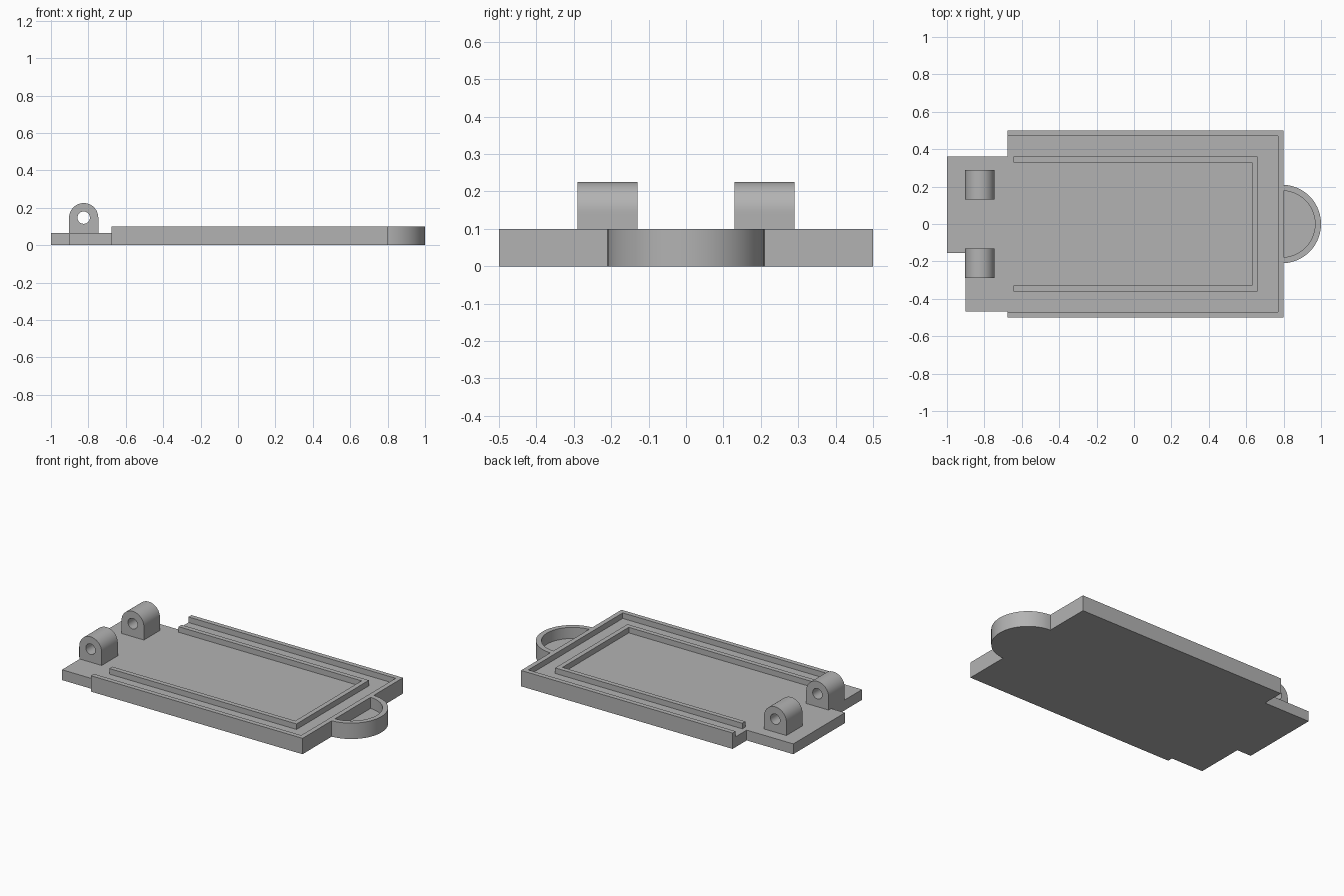
import bpy, bmesh
from math import sin, cos, pi, radians, sqrt, atan2

if "Cube" in bpy.data.objects:
    bpy.data.objects.remove(bpy.data.objects["Cube"])

gray = bpy.data.materials.new("plain gray")
gray.diffuse_color = (0.45, 0.45, 0.45, 1)
gray.use_nodes = True
gray.node_tree.nodes["Principled BSDF"].inputs["Base Color"].default_value = gray.diffuse_color

FLOOR, TOP = 0.065, 0.1


def finish(name, bm, smooth=False):
    bmesh.ops.recalc_face_normals(bm, faces=bm.faces)
    me = bpy.data.meshes.new(name)
    bm.to_mesh(me)
    bm.free()
    me.materials.append(gray)
    ob = bpy.data.objects.new(name, me)
    bpy.context.collection.objects.link(ob)
    if smooth:
        bpy.ops.object.select_all(action='DESELECT')
        ob.select_set(True)
        bpy.context.view_layer.objects.active = ob
        bpy.ops.object.shade_smooth_by_angle(angle=radians(30))
    return ob


def prism(name, pts, z0, z1, smooth=False):
    """Extrude a plan outline upward."""
    bm = bmesh.new()
    face = bm.faces.new([bm.verts.new((x, y, z0)) for x, y in pts])
    up = bmesh.ops.extrude_face_region(bm, geom=[face])['geom']
    verts = [v for v in up if isinstance(v, bmesh.types.BMVert)]
    bmesh.ops.translate(bm, verts=verts, vec=(0, 0, z1 - z0))
    return finish(name, bm, smooth)


def u_outline(x0, x1, y, t):
    """U-shaped strip, open toward -x."""
    return [(x0, -y), (x1, -y), (x1, y), (x0, y),
            (x0, y - t), (x1 - t, y - t), (x1 - t, t - y), (x0, t - y)]


# Base plate with the stepped hinge end
prism("base_plate", [(-1, -0.155), (-0.9, -0.155), (-0.9, -0.467), (-0.675, -0.467),
                     (-0.675, -0.5), (0.8, -0.5), (0.8, 0.5), (-0.675, 0.5),
                     (-0.675, 0.36), (-1, 0.36)], 0, FLOOR)

# Outer rim and inner rail, both raised from the floor
prism("outer_rim", u_outline(-0.675, 0.8, 0.5, 0.03), FLOOR, TOP)
prism("inner_rail", u_outline(-0.645, 0.66, 0.36, 0.03), FLOOR, TOP)


# Rounded pull tab: floor plus thin curved wall
def arc(r, cx=0.79, x_start=0.8, n=40):
    a = atan2(sqrt(r * r - (x_start - cx) ** 2), x_start - cx)
    return [(cx + r * cos(-a + 2 * a * i / n), r * sin(-a + 2 * a * i / n))
            for i in range(n + 1)]


prism("pull_tab_floor", arc(0.21), 0, 0.03, True)
prism("pull_tab_wall", arc(0.21) + arc(0.178)[::-1], 0.03, TOP, True)


# Hinge lugs: round top, square foot, pin hole through y
def hinge_lug(name, y0, y1, cx=-0.825, cz=0.147, r=0.078, hole=0.033, n=64):
    bm = bmesh.new()
    rings = []
    for y in (y0, y1):
        outer, inner = [], []
        for i in range(n):
            c, s = cos(2 * pi * i / n), sin(2 * pi * i / n)
            if i <= n // 2:
                ox, oz = r * c, r * s
            else:
                m = max(abs(c), abs(s))
                ox, oz = r * c / m, (cz - FLOOR) * s / m
            outer.append(bm.verts.new((cx + ox, y, cz + oz)))
            inner.append(bm.verts.new((cx + hole * c, y, cz + hole * s)))
        rings.append((outer, inner))
    (o0, i0), (o1, i1) = rings
    for a, b in ((o0, i0), (o1, i1), (o0, o1), (i0, i1)):
        for k in range(n):
            j = (k + 1) % n
            bm.faces.new((a[k], a[j], b[j], b[k]))
    return finish(name, bm, True)


hinge_lug("hinge_lug_front", -0.29, -0.13)
hinge_lug("hinge_lug_back", 0.13, 0.29)
